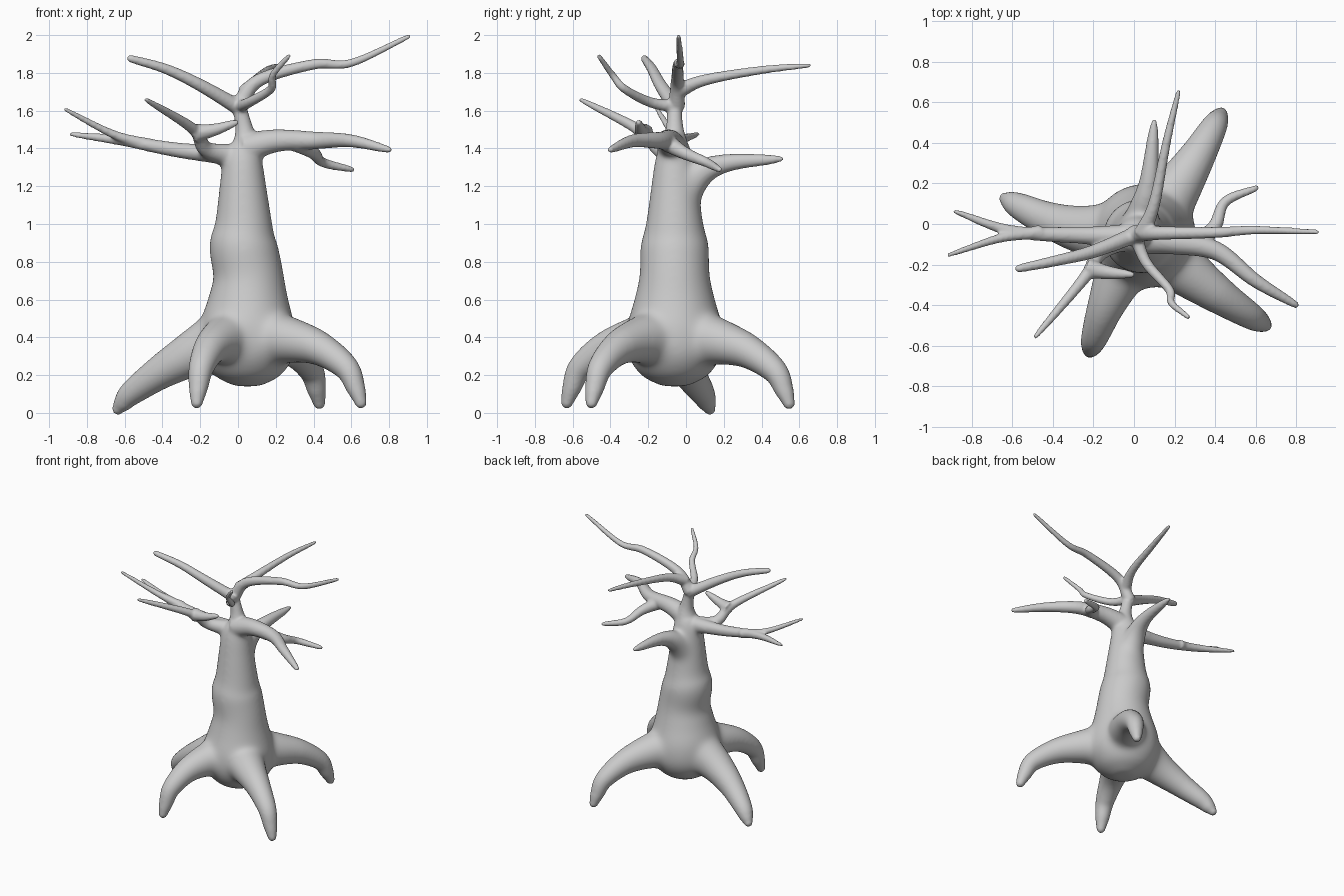
import bpy, bmesh, math
from mathutils import Vector

if "Cube" in bpy.data.objects:
    bpy.data.objects.remove(bpy.data.objects["Cube"])

SIDES = 24
STEPS = 8


def spline(pts):
    """Catmull-Rom through (x, y, z, radius) points."""
    p = [Vector(q) for q in pts]
    p = [p[0] * 2 - p[1]] + p + [p[-1] * 2 - p[-2]]
    out = []
    for i in range(1, len(p) - 2):
        a, b, c, d = p[i - 1:i + 3]
        for s in range(STEPS):
            t = s / STEPS
            out.append(0.5 * (2 * b + (c - a) * t + (2 * a - 5 * b + 4 * c - d) * t * t
                              + (3 * b - a - 3 * c + d) * t ** 3))
    return out + [p[-2]]


def tube(path):
    """Skin a dense (x, y, z, radius) path, with a rounded tip."""
    pos = [q.to_3d() for q in path]
    rad = [max(q[3], 0.008) for q in path]
    end = (pos[-1] - pos[-2]).normalized()
    tip, r = pos[-1], rad[-1]
    for a in (0.5, 1.0, 1.4):
        pos.append(tip + end * r * math.sin(a))
        rad.append(r * math.cos(a))
    last = len(pos) - 1
    tan = [(pos[min(i + 1, last)] - pos[max(i - 1, 0)]).normalized() for i in range(last + 1)]
    side = tan[0].orthogonal().normalized()
    rings = []
    for i, (c, r) in enumerate(zip(pos, rad)):
        if i:
            side = tan[i - 1].rotation_difference(tan[i]) @ side
        up = tan[i].cross(side)
        angles = [k * math.tau / SIDES for k in range(SIDES)]
        rings.append([bm.verts.new(c + r * (side * math.cos(a) + up * math.sin(a))) for a in angles])
    for a, b in zip(rings, rings[1:]):
        for k in range(SIDES):
            n = (k + 1) % SIDES
            bm.faces.new((a[k], a[n], b[n], b[k]))
    bm.faces.new(rings[0][::-1])
    bm.faces.new(rings[-1])


def root(x, y, bend, straight):
    """Root arching out from the trunk to a foot at x, y."""
    start, foot = Vector((.04, -.05)), Vector((x, y))
    across = (foot - start).orthogonal().normalized()
    pts = []
    for t, z, r in ROOT_PROFILE:
        p = start.lerp(foot, t) + across * bend * math.sin(math.pi * t)
        pts.append((p.x, p.y, z + straight * (.47 - .46 * t - z), r))
    tube(spline(pts))


def branch(base, tip, *pts):
    """Branch tapering from a thick base radius to a thin tip radius."""
    path = spline([(*p, 0) for p in pts])
    for i, q in enumerate(path):
        t = i / (len(path) - 1)
        q[3] = .003 + tip + (base - tip) * (.7 * (1 - t) ** .7 + .3 * (1 - t) ** 4)
    tube(path)


bm = bmesh.new()

# trunk: x, z, radius
trunk = [(.05, .14, .07), (.05, .20, .18), (.05, .31, .25), (.05, .45, .255), (.055, .60, .215), (.055, .73, .187),
         (.027, .89, .182), (.03, 1.0, .154), (.025, 1.32, .108), (.04, 1.43, .07), (.03, 1.52, .045), (0, 1.65, .036)]
tube(spline([(x, -.06, z, r) for x, z, r in trunk]))

# roots: shared profile of reach, height, radius
ROOT_PROFILE = [(.1, .40, .175), (.4, .385, .125), (.66, .34, .09), (.88, .24, .067), (.96, .13, .05), (1, .055, .032)]
root(-.218, -.63, -.02, 0)
root(.65, -.50, -.02, 0)
root(.43, .545, -.02, .1)
root(-.635, .125, .055, .75)

# left branch and fork
branch(.062, .008, (.03, -.06, 1.36), (-.28, -.055, 1.385), (-.60, -.035, 1.44), (-.885, .062, 1.475))
branch(.034, .008, (-.46, -.04, 1.415), (-.66, -.07, 1.475), (-.915, -.153, 1.607))
# front left branch and twig
branch(.062, .010, (-.03, -.06, 1.36), (-.17, -.14, 1.395), (-.24, -.26, 1.505), (-.485, -.555, 1.657))
branch(.050, .013, (-.23, -.22, 1.48), (-.12, -.24, 1.50), (-.01, -.25, 1.537))
# right branch and fork
branch(.08, .014, (.04, -.07, 1.40), (.20, -.09, 1.44), (.41, -.135, 1.442), (.60, -.28, 1.44), (.80, -.40, 1.393))
branch(.048, .012, (.31, -.10, 1.43), (.40, -.01, 1.375), (.45, .11, 1.325), (.605, .178, 1.288))
# back branch
branch(.12, .011, (.025, -.05, 1.12), (.045, .07, 1.26), (.075, .22, 1.322), (.10, .505, 1.345))

# crown: left, right, back, front twig
branch(.04, .017, (.015, -.05, 1.61), (-.20, -.135, 1.735), (-.38, -.18, 1.82), (-.57, -.22, 1.876))
branch(.043, .010, (0, -.05, 1.62), (.11, -.045, 1.76), (.40, -.042, 1.845), (.60, -.03, 1.853), (.905, -.04, 1.993))
branch(.040, .009, (.04, -.05, 1.70), (.10, .10, 1.762), (.16, .40, 1.815), (.22, .655, 1.84))
branch(.032, .010, (.005, -.05, 1.62), (.06, -.19, 1.645), (.175, -.325, 1.715), (.185, -.39, 1.79), (.268, -.46, 1.888))

bmesh.ops.recalc_face_normals(bm, faces=bm.faces[:])
mesh = bpy.data.meshes.new("tree")
bm.to_mesh(mesh)
bm.free()
tree = bpy.data.objects.new("tree", mesh)
bpy.context.collection.objects.link(tree)

# fuse the limbs into one organic skin
remesh = tree.modifiers.new("fuse", 'REMESH')
remesh.mode = 'VOXEL'
remesh.voxel_size = 0.009
remesh.use_smooth_shade = True
bpy.context.view_layer.objects.active = tree
bpy.ops.object.modifier_apply(modifier="fuse")

# soften everything a little, and the thick trunk joints a lot
soften = tree.modifiers.new("soften", 'SMOOTH')
soften.factor = 0.5
soften.iterations = 7
core = tree.vertex_groups.new(name="core")
for v in tree.data.vertices:
    reach = math.hypot(v.co.x - .04, v.co.y + .06)
    w = min(1, max(0, (.48 - reach) / .2)) * min(1, max(0, (1.42 - v.co.z) / .2))
    if w > 0:
        core.add([v.index], w, 'REPLACE')
blend = tree.modifiers.new("blend_joints", 'SMOOTH')
blend.factor = 0.6
blend.iterations = 90
blend.vertex_group = "core"
